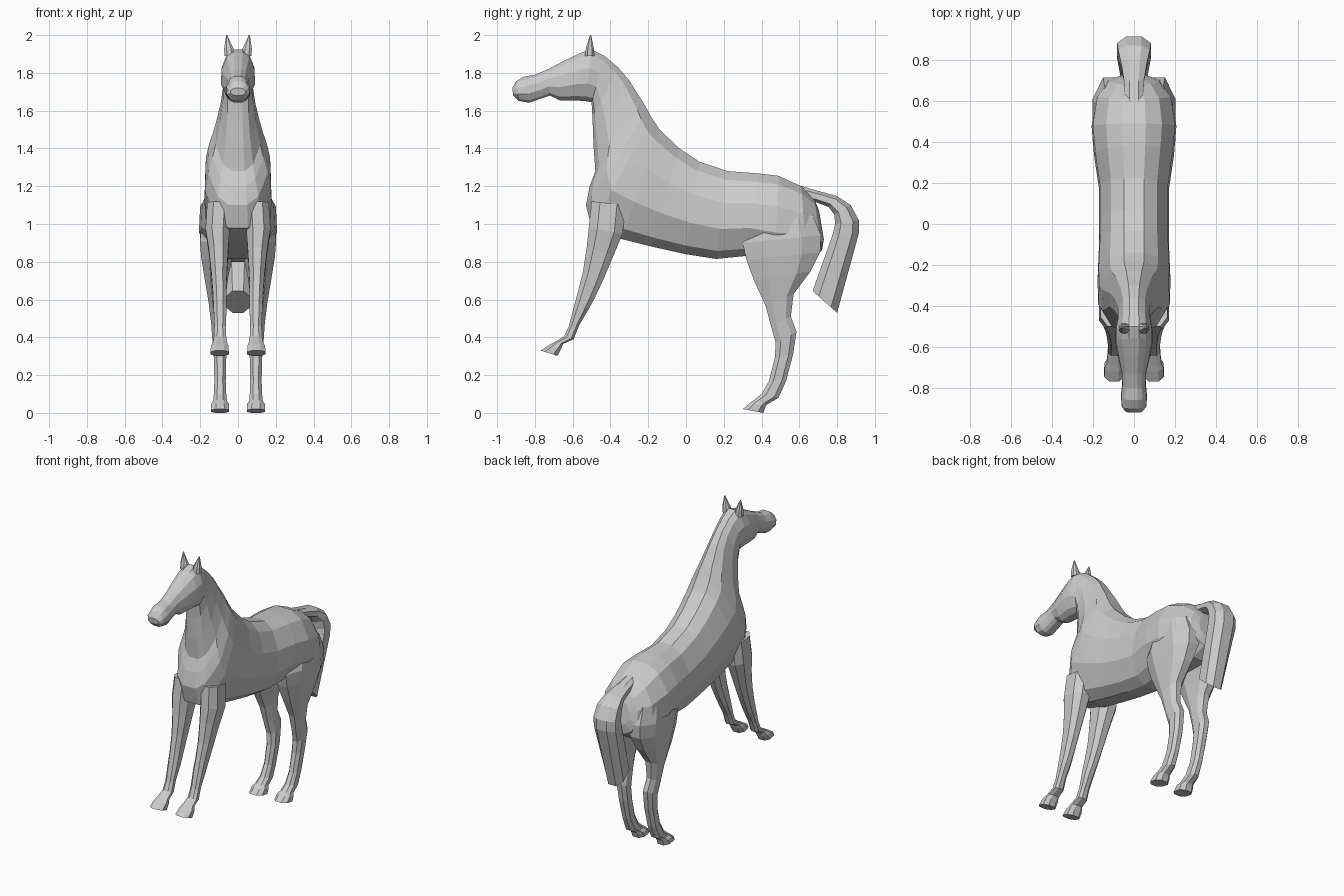
import bpy, bmesh

coat = bpy.data.materials.new("light grey coat")
coat.diffuse_color = (0.6, 0.6, 0.6, 1)

# Half cross-sections: (position from first to second edge, width factor)
BARREL = [(0, .28), (.1, .66), (.36, .97), (.66, 1), (.91, .68), (1, .3)]
LIMB = [(0, .45), (.25, .97), (.75, .97), (1, .45)]


def loft(name, rings, section, side=1):
    """Skin rings of (y1, z1, y2, z2, half width, centre x)."""
    bm = bmesh.new()
    loops = []
    outline = [(t, f) for t, f in section] + [(t, -f) for t, f in reversed(section)]
    for y1, z1, y2, z2, w, cx in rings:
        loops.append([bm.verts.new((side * (cx + w * f), y1 + (y2 - y1) * t,
                                    z1 + (z2 - z1) * t)) for t, f in outline])
    n = len(outline)
    for a, b in zip(loops, loops[1:]):
        for i in range(n):
            j = (i + 1) % n
            bm.faces.new((a[i], a[j], b[j], b[i]))
    bm.faces.new(loops[0])
    bm.faces.new(loops[-1])
    bmesh.ops.recalc_face_normals(bm, faces=bm.faces)
    mesh = bpy.data.meshes.new(name)
    bm.to_mesh(mesh)
    bm.free()
    mesh.materials.append(coat)
    obj = bpy.data.objects.new(name, mesh)
    bpy.context.collection.objects.link(obj)
    return obj


# Rump, barrel, chest, neck and head in one skin: upper edge, lower edge, half width
body = [
    (.705, 1.07, .73, .92, .07),
    (.68, 1.13, .72, .86, .125),
    (.61, 1.20, .64, .80, .185),
    (.49, 1.255, .47, .80, .207),
    (.38, 1.268, .31, .83, .195),
    (.22, 1.28, .16, .815, .172),
    (.07, 1.33, .0, .84, .17),
    (-.035, 1.40, -.18, .88, .172),
    (-.14, 1.50, -.34, .92, .178),
    (-.18, 1.56, -.50, .98, .175),
    (-.205, 1.605, -.53, 1.10, .158),
    (-.23, 1.65, -.51, 1.20, .135),
    (-.26, 1.695, -.48, 1.28, .118),
    (-.30, 1.76, -.49, 1.42, .095),
    (-.36, 1.83, -.495, 1.56, .08),
    (-.43, 1.888, -.50, 1.645, .08),
    (-.50, 1.925, -.53, 1.65, .09),
    (-.56, 1.905, -.59, 1.655, .09),
    (-.65, 1.862, -.67, 1.655, .075),
    (-.73, 1.82, -.72, 1.68, .06),
    (-.80, 1.79, -.77, 1.663, .058),
    (-.86, 1.78, -.83, 1.642, .064),
    (-.90, 1.755, -.885, 1.652, .06),
    (-.92, 1.72, -.915, 1.68, .04),
]
loft("body_neck_and_head", [r + (0,) for r in body], BARREL)

# Legs: front edge, back edge, half width, centre x
hind_leg = [
    (.34, 1.0, .67, 1.05, .085, .105),
    (.30, .90, .715, .94, .098, .107),
    (.32, .81, .71, .85, .085, .112),
    (.36, .70, .66, .75, .064, .115),
    (.42, .57, .57, .63, .045, .112),
    (.45, .46, .555, .51, .036, .107),
    (.475, .37, .585, .43, .037, .10),
    (.47, .29, .567, .31, .034, .095),
    (.44, .17, .53, .17, .031, .095),
    (.40, .10, .49, .08, .034, .095),
    (.36, .068, .43, .045, .038, .095),
    (.335, .05, .422, .035, .049, .095),
    (.30, .02, .41, .0, .050, .095),
]
fore_leg = [
    (-.50, 1.12, -.32, 1.10, .065, .10),
    (-.515, .98, -.335, .95, .066, .108),
    (-.525, .88, -.385, .83, .053, .103),
    (-.545, .75, -.44, .70, .042, .10),
    (-.57, .65, -.485, .605, .037, .097),
    (-.59, .575, -.515, .55, .036, .095),
    (-.62, .46, -.565, .465, .031, .095),
    (-.645, .405, -.595, .39, .034, .095),
    (-.69, .378, -.65, .365, .038, .095),
    (-.72, .362, -.662, .338, .048, .097),
    (-.77, .33, -.68, .302, .050, .097),
]
# Ears taper to a tip leaning slightly outwards
ear = [
    (-.535, 1.89, -.485, 1.89, .028, .045),
    (-.53, 1.93, -.488, 1.93, .025, .049),
    (-.508, 2.0, -.502, 2.0, .003, .06),
]
for side, label in ((1, "left"), (-1, "right")):
    loft(label + "_hind_leg", hind_leg, LIMB, side)
    loft(label + "_fore_leg", fore_leg, LIMB, side)
    loft(label + "_ear", ear, LIMB, side)

# Arched tail: outer edge, inner edge, half width
tail = [
    (.58, 1.21, .62, 1.12, .045),
    (.70, 1.175, .69, 1.115, .05),
    (.80, 1.148, .755, 1.09, .065),
    (.872, 1.10, .785, 1.05, .08),
    (.915, 1.02, .79, 1.0, .085),
    (.915, .95, .775, .94, .085),
    (.80, .53, .67, .645, .065),
]
loft("tail", [r + (0,) for r in tail], LIMB)
